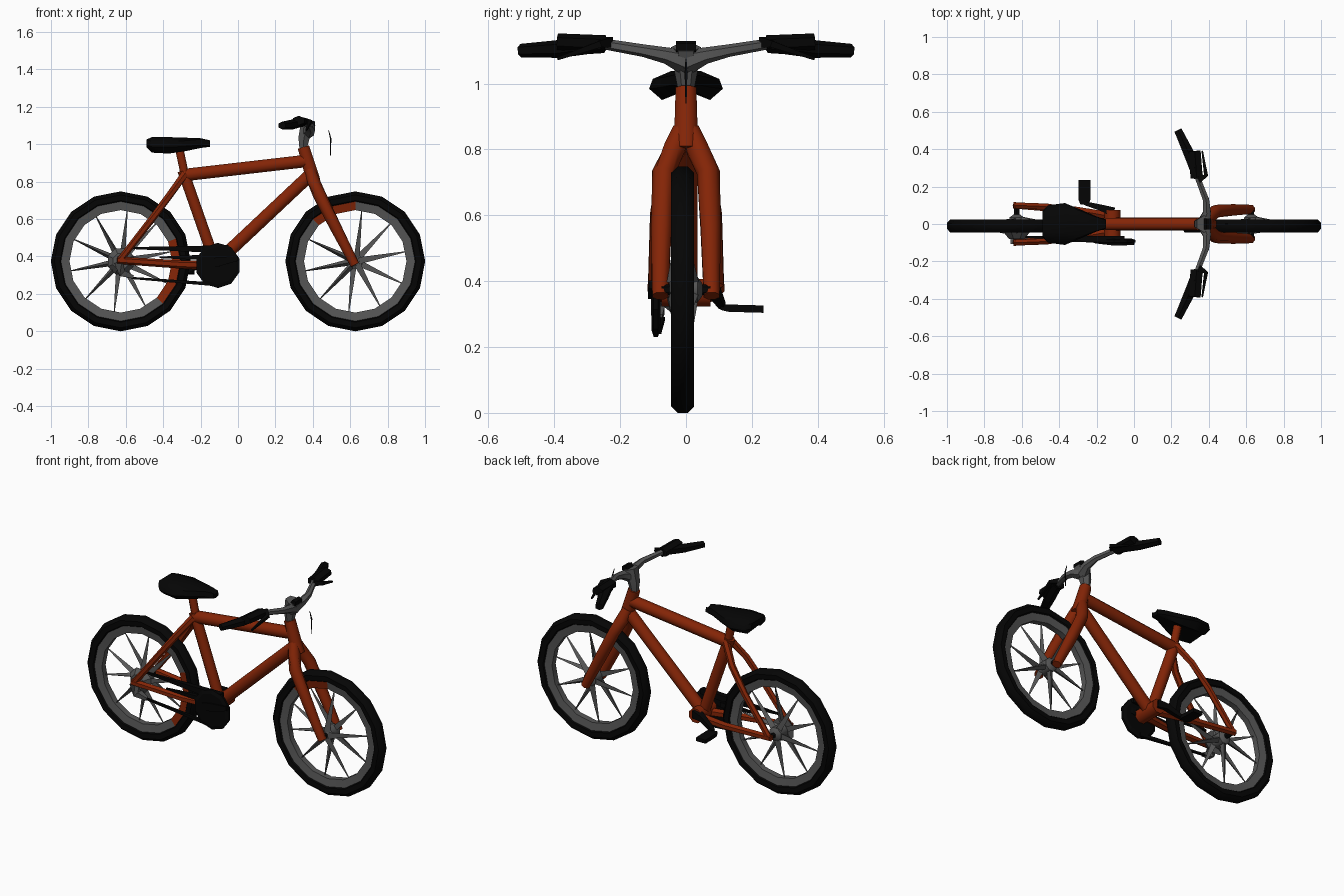
import bpy, bmesh, math
from mathutils import Vector

cube = bpy.data.objects.get("Cube")
if cube:
    bpy.data.objects.remove(cube)


def material(name, rgb):
    m = bpy.data.materials.new(name)
    m.use_nodes = True
    m.diffuse_color = (*rgb, 1)
    m.node_tree.nodes["Principled BSDF"].inputs["Base Color"].default_value = (*rgb, 1)
    return m


ORANGE = material("burnt orange paint", (0.23, 0.018, 0.002))
BLACK = material("black rubber", (0.0015, 0.0015, 0.0015))
GREY = material("grey metal", (0.092, 0.092, 0.092))


def finish(name, bm, *mats, smooth=True):
    bmesh.ops.recalc_face_normals(bm, faces=bm.faces)
    mesh = bpy.data.meshes.new(name)
    bm.to_mesh(mesh)
    bm.free()
    obj = bpy.data.objects.new(name, mesh)
    bpy.context.collection.objects.link(obj)
    for m in mats:
        mesh.materials.append(m)
    if smooth:
        bpy.ops.object.select_all(action='DESELECT')
        obj.select_set(True)
        bpy.context.view_layer.objects.active = obj
        bpy.ops.object.shade_smooth_by_angle(angle=math.radians(50))


def loft(bm, rings, closed=False):
    """Skin a list of point rings, capping the ends unless closed."""
    vs = [[bm.verts.new(p) for p in r] for r in rings]
    n = len(vs[0])
    for i in range(len(vs) - (0 if closed else 1)):
        a, b = vs[i], vs[(i + 1) % len(vs)]
        for j in range(n):
            bm.faces.new((a[j], a[(j + 1) % n], b[(j + 1) % n], b[j]))
    if not closed:
        bm.faces.new(vs[0])
        bm.faces.new(vs[-1])


def add_tube(bm, pts, radii, sides=8, flat=1.0):
    pts = [Vector(p) for p in pts]
    if not isinstance(radii, (list, tuple)):
        radii = [radii] * len(pts)
    rings = []
    for i, p in enumerate(pts):
        d = (pts[min(i + 1, len(pts) - 1)] - pts[max(i - 1, 0)]).normalized()
        ref = Vector((0, 0, 1)) if abs(d.z) < 0.9 else Vector((0, 1, 0))
        u = d.cross(ref).normalized()
        v = u.cross(d)
        rings.append([p + radii[i] * (u * math.cos(t) + v * math.sin(t) * flat)
                      for t in (math.tau * (k + 0.5) / sides for k in range(sides))])
    loft(bm, rings)


def tube(name, pts, radii, mat, sides=8, flat=1.0, smooth=True):
    bm = bmesh.new()
    add_tube(bm, pts, radii, sides, flat)
    finish(name, bm, mat, smooth=smooth)


def hoop(name, cx, profile, mats, tint=None, seg=16):
    """Revolve a (radius, y) profile round a wheel axle; tint = (from, to) angle of painted right faces."""
    bm = bmesh.new()
    rings = []
    for k in range(seg):
        t = math.tau * k / seg
        rings.append([(cx + r * math.cos(t), y - 0.01, AXLE + r * math.sin(t)) for r, y in profile])
    loft(bm, rings, closed=True)
    if tint:
        for f in bm.faces:
            c = f.calc_center_median()
            if tint[0] < math.degrees(math.atan2(c.z - AXLE, c.x - cx)) < tint[1] and c.y < -0.02:
                f.material_index = 1
    finish(name, bm, *mats)


# Wheels
AXLE = 0.374
tyre = [(0.374, -0.015), (0.374, 0.015), (0.355, 0.035), (0.325, 0.033),
        (0.312, 0.015), (0.312, -0.015), (0.325, -0.033), (0.355, -0.035)]
rim = [(0.322, -0.026), (0.322, 0.026), (0.274, 0.018), (0.274, -0.018)]
for end, cx, axle, tint in (("rear", -0.627, 0.09, (-45, 20)), ("front", 0.627, 0.075, (90, 135))):
    hoop(end + "_tyre", cx, tyre, [BLACK])
    hoop(end + "_rim", cx, rim, [GREY, ORANGE], tint)
    bm = bmesh.new()
    for k in range(10):
        t = math.tau * (k + 0.3) / 10
        y = 0.03 if k % 2 else -0.03
        add_tube(bm, [(cx + r * math.cos(t), yy - 0.01, AXLE + r * math.sin(t))
                      for r, yy in ((0.02, y), (0.29, 0))], [0.021, 0.002], 3)
    finish(end + "_spokes", bm, GREY, smooth=False)
    tube(end + "_hub", [(cx, y, AXLE) for y in (-0.05, -0.035, 0.035, 0.05)],
         [0.02, 0.042, 0.042, 0.02], GREY)
    tube(end + "_axle", [(cx, -axle, AXLE), (cx, axle, AXLE)], 0.016, BLACK, 6)

# Main frame tubes
tube("top_tube", [(-0.29, 0, 0.835), (0.36, 0, 0.91)], 0.036, ORANGE)
tube("down_tube", [(-0.11, 0, 0.37), (0.39, 0, 0.84)], 0.037, ORANGE)
tube("seat_tube", [(-0.295, 0, 0.86), (-0.12, 0, 0.36)], 0.032, ORANGE)
tube("head_tube", [(0.35, 0, 0.985), (0.405, 0, 0.8)], [0.034, 0.04], ORANGE)
tube("seat_post", [(-0.315, 0, 0.98), (-0.285, 0, 0.84)], 0.024, ORANGE)
tube("bottom_bracket", [(-0.115, -0.075, 0.365), (-0.115, 0.075, 0.365)], 0.045, ORANGE)

# Paired stays and fork blades
for side, s in (("left", 1), ("right", -1)):
    tube(side + "_seat_stay", [(-0.285, s * 0.02, 0.84), (-0.36, s * 0.07, 0.735),
                               (-0.46, s * 0.092, 0.6), (-0.635, s * 0.1, 0.375)],
         [0.022, 0.02, 0.019, 0.018], ORANGE, 6)
    tube(side + "_chain_stay", [(-0.645, s * 0.1, 0.38), (-0.32, s * 0.075, 0.358),
                                (-0.12, s * 0.04, 0.35)], [0.02, 0.022, 0.026], ORANGE, 6)
    tube(side + "_fork_blade", [(0.385, s * 0.012, 0.86), (0.405, s * 0.035, 0.8),
                                (0.435, s * 0.068, 0.73), (0.52, s * 0.075, 0.56),
                                (0.625, s * 0.078, 0.355)],
         [0.03, 0.036, 0.035, 0.033, 0.026], ORANGE)

# Saddle: stations of x, half width, underside and top height, with a groove below
bm = bmesh.new()
rings = []
for x, w, lo, hi in ((-0.49, 0.07, 0.985, 1.025), (-0.46, 0.1, 0.955, 1.038), (-0.37, 0.112, 0.95, 1.038),
                     (-0.28, 0.075, 0.963, 1.035), (-0.2, 0.04, 0.98, 1.032), (-0.15, 0.025, 0.99, 1.012)):
    mid = (lo + hi) / 2
    rings.append([(x, -w * 0.65, lo), (x, 0, mid - 0.015), (x, w * 0.65, lo), (x, w, mid - 0.01),
                  (x, w * 0.9, mid + 0.02), (x, w * 0.4, hi), (x, -w * 0.4, hi),
                  (x, -w * 0.9, mid + 0.02), (x, -w, mid - 0.01)])
loft(bm, rings)
finish("saddle", bm, BLACK)

# Handlebar
tube("stem", [(0.348, 0, 0.97), (0.352, 0, 1.03), (0.375, 0, 1.11)], [0.022, 0.034, 0.046], GREY, 6)
tube("stem_clamp", [(0.395, -0.03, 1.11), (0.395, 0.03, 1.11)], 0.02, BLACK, 5, smooth=False)
for side, s in (("left", 1), ("right", -1)):
    tube(side + "_handlebar", [(0.37, 0, 1.065), (0.39, s * 0.06, 1.085), (0.385, s * 0.13, 1.1),
                               (0.335, s * 0.26, 1.122)], [0.04, 0.025, 0.019, 0.016], GREY, 6)
    tube(side + "_grip", [(0.345, s * 0.25, 1.118), (0.325, s * 0.3, 1.118), (0.29, s * 0.385, 1.105),
                          (0.235, s * 0.502, 1.1)], [0.03, 0.034, 0.032, 0.024], BLACK, 6, 0.85, False)
    tube(side + "_brake_lever", [(0.345, s * 0.235, 1.125), (0.385, s * 0.26, 1.12),
                                 (0.365, s * 0.39, 1.075)], [0.024, 0.014, 0.006], BLACK, 4, smooth=False)
    tube(side + "_shifter", [(0.335, s * 0.245, 1.12), (0.325, s * 0.39, 1.127)],
         [0.038, 0.036], BLACK, 6, 0.7, False)
tube("brake_cable", [(0.485, 0, 1.075), (0.497, 0, 1.03), (0.495, 0, 0.94)], [0.002, 0.005, 0.002], BLACK, 3)

# Drivetrain on the right side
tube("chainring", [(-0.108, y, 0.352) for y in (-0.105, -0.098, -0.085, -0.078)],
     [0.1, 0.121, 0.121, 0.1], BLACK, 10, smooth=False)
tube("cassette", [(-0.627, -0.08, AXLE), (-0.627, -0.045, AXLE)], [0.045, 0.075], GREY, 8, smooth=False)
tube("derailleur", [(-0.64, -0.085, 0.37), (-0.62, -0.085, 0.31), (-0.56, -0.08, 0.29)],
     [0.03, 0.028, 0.012], GREY, 4, smooth=False)
tube("upper_chain", [(-0.58, -0.07, 0.445), (-0.2, -0.08, 0.44), (-0.05, -0.08, 0.445)],
     [0.007, 0.024, 0.022], BLACK, 4)
tube("lower_chain", [(-0.57, -0.07, 0.285), (-0.11, -0.085, 0.25)], [0.008, 0.014], BLACK, 4)
tube("chain_guide", [(-0.42, -0.09, 0.395), (-0.18, -0.085, 0.395)], [0.006, 0.02], BLACK, 4)
tube("right_crank", [(-0.2, -0.09, 0.36), (-0.11, -0.09, 0.37), (0.0, -0.1, 0.39)],
     [0.02, 0.035, 0.018], BLACK, 4)

# Left crank and pedal
tube("left_crank", [(-0.11, 0.065, 0.375), (-0.17, 0.085, 0.37), (-0.26, 0.11, 0.325)],
     [0.034, 0.024, 0.014], BLACK, 4)
tube("left_pedal", [(-0.265, 0.105, 0.32), (-0.265, 0.13, 0.318), (-0.265, 0.235, 0.315)],
     [0.03, 0.045, 0.045], BLACK, 4, 0.35, False)
